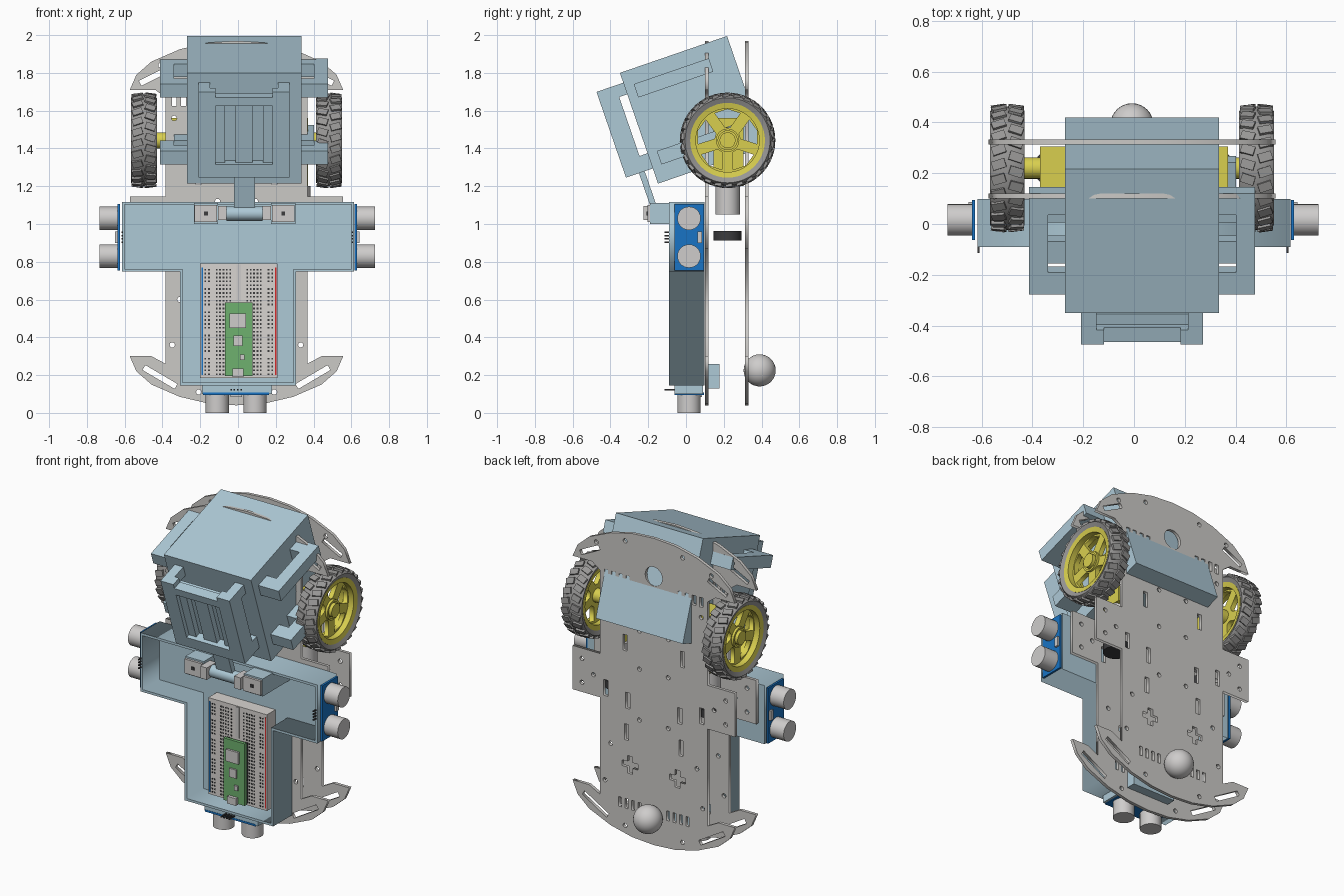
import bpy, bmesh
from math import sin, cos, pi, radians
from mathutils import Matrix, Vector

cube = bpy.data.objects.get("Cube")
if cube:
    bpy.data.objects.remove(cube, do_unlink=True)


def material(name, *srgb):
    rgba = [(c / 255) ** 2.2 for c in srgb] + [1]
    m = bpy.data.materials.new(name)
    m.use_nodes = True
    m.diffuse_color = rgba
    m.node_tree.nodes["Principled BSDF"].inputs["Base Color"].default_value = rgba
    return m


plastic = material("pale blue plastic", 172, 200, 213)
acrylic = material("chassis grey", 202, 200, 197)
rubber = material("tyre grey", 150, 149, 148)
yellow = material("yellow plastic", 216, 206, 80)
pcb = material("circuit blue", 30, 115, 195)
silver = material("silver", 205, 203, 202)
cream = material("breadboard white", 216, 212, 208)
green = material("board green", 110, 175, 110)
red = material("rail red", 215, 45, 45)
dark = material("dark grey", 62, 62, 64)

IDENTITY = Matrix.Identity(4)


def add(name, mesh, mat, frame=IDENTITY, smooth=False):
    mesh.materials.clear()
    mesh.materials.append(mat)
    mesh.transform(frame)
    ob = bpy.data.objects.new(name, mesh)
    bpy.context.collection.objects.link(ob)
    if smooth:
        bpy.ops.object.select_all(action="DESELECT")
        ob.select_set(True)
        bpy.context.view_layer.objects.active = ob
        bpy.ops.object.shade_smooth_by_angle(angle=radians(35))
    return ob


def finish(name, bm, mat, frame=IDENTITY, smooth=False):
    bmesh.ops.recalc_face_normals(bm, faces=bm.faces)
    mesh = bpy.data.meshes.new(name)
    bm.to_mesh(mesh)
    bm.free()
    return add(name, mesh, mat, frame, smooth)


def boxes(name, mat, items, frame=IDENTITY):
    """Each item is x0, x1, y0, y1, z0, z1."""
    bm = bmesh.new()
    for x0, x1, y0, y1, z0, z1 in items:
        place = Matrix.Translation(((x0 + x1) / 2, (y0 + y1) / 2, (z0 + z1) / 2))
        size = Matrix.Diagonal((x1 - x0, y1 - y0, z1 - z0, 1))
        bmesh.ops.create_cube(bm, size=1, matrix=place @ size)
    return finish(name, bm, mat, frame)


def plate(name, mat, loops, y0, y1, frame=IDENTITY):
    """Flat sheet in the xz plane; loops inside the first one are holes."""
    cu = bpy.data.curves.new(name, "CURVE")
    cu.dimensions, cu.fill_mode, cu.extrude = "2D", "BOTH", (y1 - y0) / 2
    for loop in loops:
        sp = cu.splines.new("POLY")
        sp.points.add(len(loop) - 1)
        for p, (x, z) in zip(sp.points, loop):
            p.co = (x, z, 0, 1)
        sp.use_cyclic_u = True
    temp = bpy.data.objects.new(name + "_curve", cu)
    bpy.context.collection.objects.link(temp)
    deps = bpy.context.evaluated_depsgraph_get()
    mesh = bpy.data.meshes.new_from_object(temp.evaluated_get(deps))
    bpy.data.objects.remove(temp, do_unlink=True)
    stand = Matrix.Translation((0, (y0 + y1) / 2, 0)) @ Matrix.Rotation(pi / 2, 4, "X")
    return add(name, mesh, mat, frame @ stand)


def lathe(name, mat, profile, frame, steps=40):
    """Spin (radius, height) points about local z."""
    bm = bmesh.new()
    verts = [bm.verts.new((r, 0, h)) for r, h in profile]
    edges = [bm.edges.new(pair) for pair in zip(verts, verts[1:])]
    bmesh.ops.spin(bm, geom=verts + edges, angle=2 * pi, steps=steps,
                   axis=(0, 0, 1), cent=(0, 0, 0))
    bmesh.ops.remove_doubles(bm, verts=bm.verts, dist=0.0001)
    return finish(name, bm, mat, frame, True)


def cylinder(name, mat, r, h0, h1, frame):
    return lathe(name, mat, [(0, h0), (r, h0), (r, h1), (0, h1)], frame, 28)


def at(x, y, z):
    return Matrix.Translation((x, y, z))


def circle(x, z, r, n=10):
    return [(x + r * cos(2 * pi * i / n), z + r * sin(2 * pi * i / n)) for i in range(n)]


def slot(x, z, w, h):
    return [(x - w / 2, z - h / 2), (x + w / 2, z - h / 2), (x + w / 2, z + h / 2), (x - w / 2, z + h / 2)]


def strip(a, b, w):
    a, b = Vector(a), Vector(b)
    n = (b - a).orthogonal().normalized() * w / 2
    return [tuple(p) for p in (a + n, b + n, b - n, a - n)]


def mirrored(loop):
    return [(-x, z) for x, z in reversed(loop)]


# Two chassis plates with crescent ends, wings and cut-outs
arc = [(.15, .05), (.3, .085), (.45, .15), (.53, .22), (.565, .3)]
half = [(0, .04)] + arc + [(.45, .3), (.375, .26), (.375, .87), (.565, .87), (.565, 1.145),
        (.375, 1.145), (.375, 1.67), (.43, 1.71)]
half += [(x, 2.01 - z) for x, z in reversed(arc)]
outline = half + [(0, 1.97)] + mirrored(half[1:])
cuts = [slot(.18 + .05 * i, 1.655, .025, .06) for i in range(4)]
cuts += [slot(.1 + .045 * i, .25, .022, .06) for i in range(4)]
cuts += [slot(x, z, .03, .1) for x, z in ((.2, 1.26), (.19, .7), (.18, .9), (.335, .94))]
cuts += [circle(x, z, .014) for x, z in ((.34, .36), (.33, 1.56), (.2, 1.9), (.4, 1.84), (.2, .11),
         (.5, 1.08), (.5, .93), (.42, 1.0), (.1, 1.12), (.1, .8), (.3, .6), (.1, 1.36))]
cuts += [strip((.51, 1.745), (.38, 1.81), .03), strip((.49, .24), (.32, .14), .03)]
a, b, cx, cz = .018, .055, .165, .5
cuts.append([(cx + x, cz + z) for x, z in ((-a, -b), (a, -b), (a, -a), (b, -a), (b, a), (a, a),
             (a, b), (-a, b), (-a, a), (-b, a), (-b, -a), (-a, -a))])
holes = cuts + [mirrored(c) for c in cuts] + [circle(0, 1.73, .06, 24)]
for name, y in (("front_chassis_plate", .1), ("rear_chassis_plate", .312)):
    plate(name, acrylic, [outline] + holes, y, y + .02, at(-.008, 0, 0))

# Wheels, motors and encoder discs
tyre = [(.195, -.055), (.225, -.068), (.238, -.05), (.243, 0), (.238, .05), (.225, .068), (.195, .055)]
rim = [(.168, -.052), (.198, -.058), (.198, .058), (.168, .052), (.168, -.052)]
windows = []
for k in range(5):
    mid = pi / 2 + (k + .5) * 2 * pi / 5
    windows.append([(r * cos(mid + t), r * sin(mid + t))
                    for r, t in ((.07, -.2), (.158, -.44), (.165, 0), (.158, .44), (.07, .2))])
for side, label in ((1, "left"), (-1, "right")):
    hub = at(-.008 + side * .49, .22, 1.443) @ Matrix.Rotation(side * pi / 2, 4, "Y")
    lathe(label + "_tyre", rubber, tyre + tyre[:1], hub, 48)
    lathe(label + "_rim", yellow, rim, hub, 48)
    face = hub @ Matrix.Rotation(-pi / 2, 4, "X") @ Matrix.Rotation(side * pi / 2, 4, "Y")
    plate(label + "_spokes", yellow, [circle(0, 0, .172, 40)] + windows, -.015, .015, face)
    cylinder(label + "_hub", yellow, .042, -.14, .045, hub)
    lathe(label + "_hub_ring", yellow, [(.05, .01), (.062, .01), (.062, .03), (.05, .03)], hub, 28)
    bm = bmesh.new()
    for i in range(26):
        for s in (-1, 1):
            m = Matrix.Rotation((i + s / 4) * 2 * pi / 26, 4, "Z") @ at(.241, 0, s * .034)
            m = m @ Matrix.Rotation(s * .3, 4, "X") @ Matrix.Rotation(-s * .12, 4, "Y")
            bmesh.ops.create_cube(bm, size=1, matrix=m @ Matrix.Diagonal((.016, .036, .054, 1)))
    finish(label + "_tread", bm, rubber, hub)
    mx = side * .32
    boxes(label + "_gearbox", yellow, [(mx - .05, mx + .05, .145, .305, 1.2, 1.56),
                                       (mx - .055, mx + .055, .195, .245, 1.08, 1.2)])
    cylinder(label + "_motor", silver, .065, 1.05, 1.2, at(mx, .22, 0))
    cylinder(label + "_encoder_disc", dark, .074, .912, .962, at(mx, .22, 0))

# Ball caster
bm = bmesh.new()
bmesh.ops.create_uvsphere(bm, u_segments=32, v_segments=16, radius=.085)
finish("caster_ball", bm, silver, at(-.008, .39, .225), True)
boxes("caster_mount", plastic, [(-.15, .15, .118, .178, .13, .26)])

# T-shaped tray: floor plus a rim of walls
def tee(t):
    lo, hi, x, w = .145 + t, 1.117 - t, .308 - t, .615 - t
    step = .748 + t
    return [(-x, lo), (x, lo), (x, step), (w, step), (w, hi), (-w, hi), (-w, step), (-x, step)]


plate("tray_floor", plastic, [tee(0)], .075, .099)
plate("tray_walls", plastic, [tee(0), tee(.015)], -.09, .08)
boxes("lower_sensor_bracket", plastic, [(-.19, .18, -.06, .09, .1, .15)])

# Distance sensors on both sides and at the base
for label, spot, turn in (("left", (.618, .016, .93), 90), ("right", (-.626, .016, .93), -90),
                          ("lower", (-.01, .016, .108), 180)):
    frame = at(*spot) @ Matrix.Rotation(radians(turn), 4, "Y")
    boxes(label + "_sensor_board", pcb, [(-.175, .175, -.078, .078, 0, .012)], frame)
    for s in (-1, 1):
        cylinder(label + "_sensor_eye", silver, .062, .012, .108, frame @ at(s * .1, 0, 0))
    boxes(label + "_sensor_crystal", silver, [(-.03, .03, .045, .07, .012, .025)], frame)
    boxes(label + "_sensor_pins", dark,
          [(i * .018 - .004, i * .018 + .004, -.13, -.05, -.018, -.01) for i in (-1.5, -.5, .5, 1.5)], frame)

# Breadboard with its holes, rails and microcontroller
boxes("breadboard", cream, [(-.2, .208, -.01, .076, .185, .79)])
spots = []
for row in range(28):
    z = .2 + row * .0205
    columns = [s * (.045 + .018 * i) for s in (-1, 1) for i in range(5)]
    if row % 6 != 5:
        columns += [s * (.157 + .02 * i) for s in (-1, 1) for i in range(2)]
    spots += [(.004 + x - .0045, .004 + x + .0045, -.012, -.009, z, z + .009) for x in columns]
boxes("breadboard_holes", dark, spots)
boxes("red_rail", red, [(.196, .203, -.013, -.009, .2, .77)])
boxes("blue_rail", pcb, [(-.192, -.185, -.013, -.009, .2, .77)])
boxes("breadboard_channel", silver, [(-.008, .016, -.013, -.009, .59, .785)])
boxes("controller_board", green, [(-.07, .078, -.045, -.025, .195, .585)])
boxes("controller_headers", dark, [(-.068, -.05, -.025, -.01, .2, .58), (.058, .076, -.025, -.01, .2, .58)])
boxes("controller_chips", silver, [(-.045, .042, -.058, -.045, .45, .525), (-.025, .025, -.055, -.045, .355, .41),
                                   (.01, .035, -.055, -.045, .28, .31), (-.03, .03, -.065, -.045, .19, .235)])

# Neck servos, axle and neck
boxes("servo_housings", plastic, [(-.233, -.105, -.19, .08, 1.0, 1.11), (.175, .305, -.19, .08, 1.0, 1.11)])
boxes("servo_faces", silver, [(-.23, -.11, -.205, -.19, 1.01, 1.1), (.18, .3, -.205, -.19, 1.01, 1.1),
                              (-.105, -.06, -.225, -.13, 1.02, 1.095), (.13, .175, -.225, -.13, 1.02, 1.095)])
boxes("servo_shafts", dark, [(x - .01, x + .01, -.209, -.2, 1.045, 1.065) for x in (-.17, .24)])
cylinder("neck_axle", plastic, .038, -.095, .095, at(.035, -.165, 1.055) @ Matrix.Rotation(pi / 2, 4, "Y"))
boxes("neck", plastic, [(-.055, .055, -.016, .016, 0, .27)],
      at(.035, -.16, 1.06) @ Matrix.Rotation(radians(19), 4, "X"))

# Tilted head; local y runs backwards and z upwards from its top front edge
head = at(.032, -.35, 1.8) @ Matrix.Rotation(radians(19), 4, "X")
boxes("head", plastic, [(-.303, .303, 0, .6, -.62, 0)], head)
boxes("face_frame", plastic, [(-.24, .24, -.09, -.045, -.535, -.12), (-.24, -.15, -.15, -.09, -.535, -.055),
                              (.15, .24, -.15, -.09, -.535, -.055), (-.15, .15, -.15, -.09, -.535, -.46),
                              (-.15, .15, -.15, -.09, -.135, -.085)], head)
boxes("face_strips", plastic, [(-.15, -.1, -.125, -.09, -.46, -.135), (.1, .15, -.125, -.09, -.46, -.135),
                               (-.045, .045, -.125, -.09, -.46, -.135)], head)
boxes("face_supports", plastic, [(-.24, -.18, -.1, 0, -.12, -.055), (.18, .24, -.1, 0, -.12, -.055),
                                 (-.24, .24, -.05, 0, -.535, -.45)], head)
for side, label in ((1, "left"), (-1, "right")):
    flip = head @ Matrix.Diagonal((side, 1, 1, 1))
    boxes(label + "_upper_bracket", plastic, [(.37, .445, .05, .47, -.155, -.08), (.3, .37, .05, .14, -.155, -.08),
                                              (.3, .37, .38, .47, -.155, -.08)], flip)
    boxes(label + "_lower_bracket", plastic, [(.37, .445, .05, .22, -.53, -.455), (.3, .37, .05, .14, -.53, -.455),
                                              (.3, .37, .22, .47, -.53, -.455)], flip)
